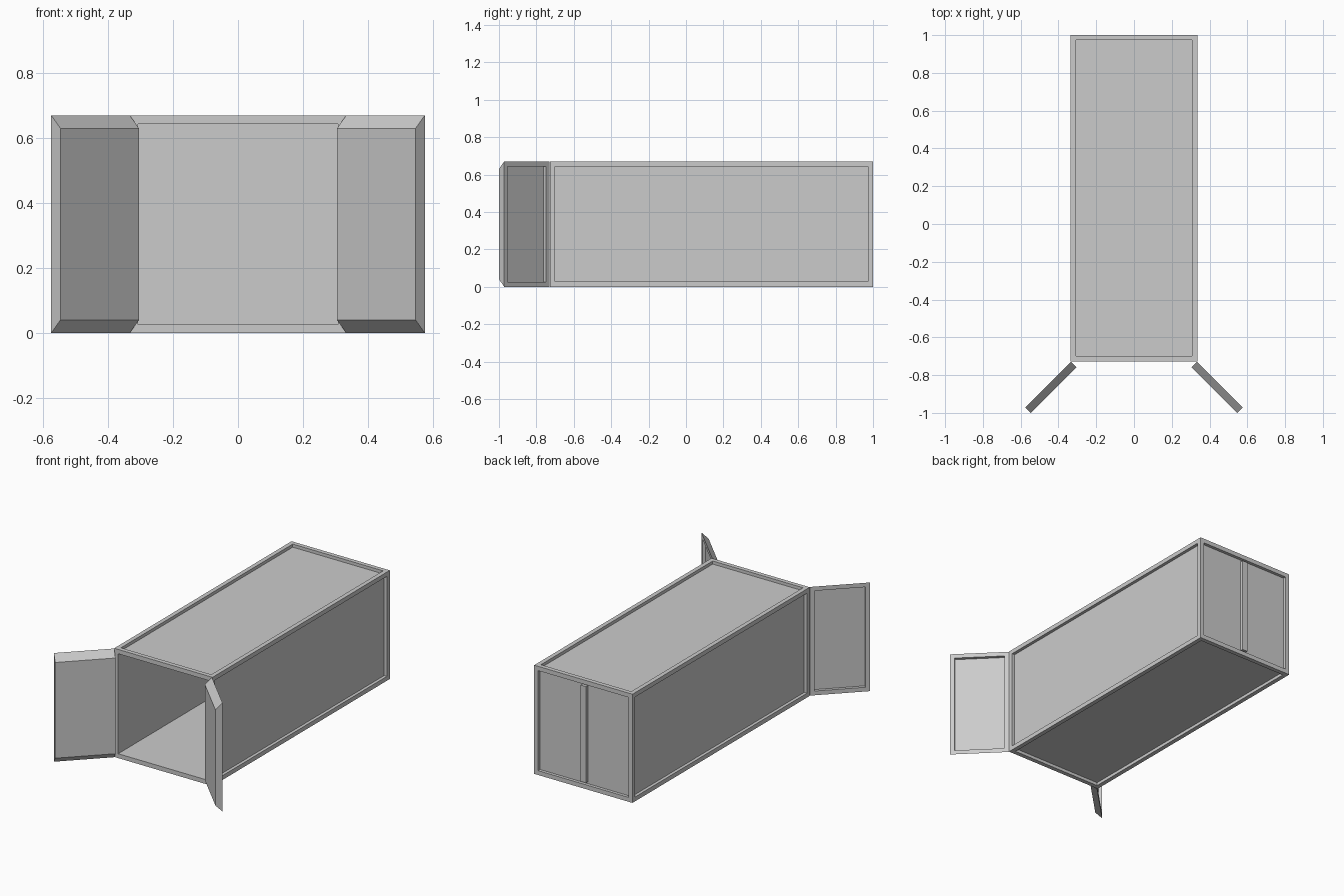
import bpy, bmesh
from mathutils import Vector

if "Cube" in bpy.data.objects:
    bpy.data.objects.remove(bpy.data.objects["Cube"])

HALF_W, HEIGHT = 0.335, 0.67
FRONT, BACK = -0.727, 1.0
FRAME, RECESS = 0.038, 0.019


def new_box(lo, hi):
    bm = bmesh.new()
    bmesh.ops.create_cube(bm, size=1)
    lo, hi = Vector(lo), Vector(hi)
    for v in bm.verts:
        v.co = Vector([lo[i] + (v.co[i] + 0.5) * (hi[i] - lo[i]) for i in range(3)])
    bm.normal_update()
    return bm


def sink(bm, face, border, depth):
    """Inset a face by a border, then push it straight inwards."""
    normal = face.normal.copy()
    bmesh.ops.inset_individual(bm, faces=[face], thickness=border)
    inner = bmesh.ops.extrude_discrete_faces(bm, faces=[face])["faces"][0]
    bmesh.ops.translate(bm, verts=inner.verts, vec=-normal * depth)


def finish(bm, name):
    bmesh.ops.recalc_face_normals(bm, faces=bm.faces)
    mesh = bpy.data.meshes.new(name)
    bm.to_mesh(mesh)
    bm.free()
    obj = bpy.data.objects.new(name, mesh)
    bpy.context.collection.objects.link(obj)
    return obj


# Container shell: recessed panels on five sides, deep opening at the front
bm = new_box((-HALF_W, FRONT, 0), (HALF_W, BACK, HEIGHT))
for f in list(bm.faces):
    is_front = f.normal.y < -0.5
    sink(bm, f, FRAME, BACK - FRONT - 0.04 if is_front else RECESS)
finish(bm, "container_shell")

# Upright post dividing the back wall into two panels
finish(new_box((-0.018, BACK - RECESS, FRAME), (0.018, BACK, HEIGHT - FRAME)), "back_post")

# Open doors: slabs swung 45 degrees, inner face chamfered at top and bottom
LENGTH, THICK = 0.342, 0.04
hinge = Vector((0.333, -0.73, 0))
along = Vector((1, -1, 0)).normalized()
inward = Vector((-1, -1, 0)).normalized()
bm = new_box((0, 0, 0), (1, 1, 1))
for v in bm.verts:
    x, y, z = v.co
    margin = 0.04 * (1 - y)
    v.co = hinge + along * LENGTH * x + inward * THICK * (1 - y)
    v.co.z = margin + z * (HEIGHT - 2 * margin)
bmesh.ops.recalc_face_normals(bm, faces=bm.faces)
bm.normal_update()
outer = min(bm.faces, key=lambda f: f.normal.dot(inward))
sink(bm, outer, 0.037, RECESS)
doors = finish(bm, "doors")
doors.modifiers.new("mirror", 'MIRROR').use_mirror_merge = False
